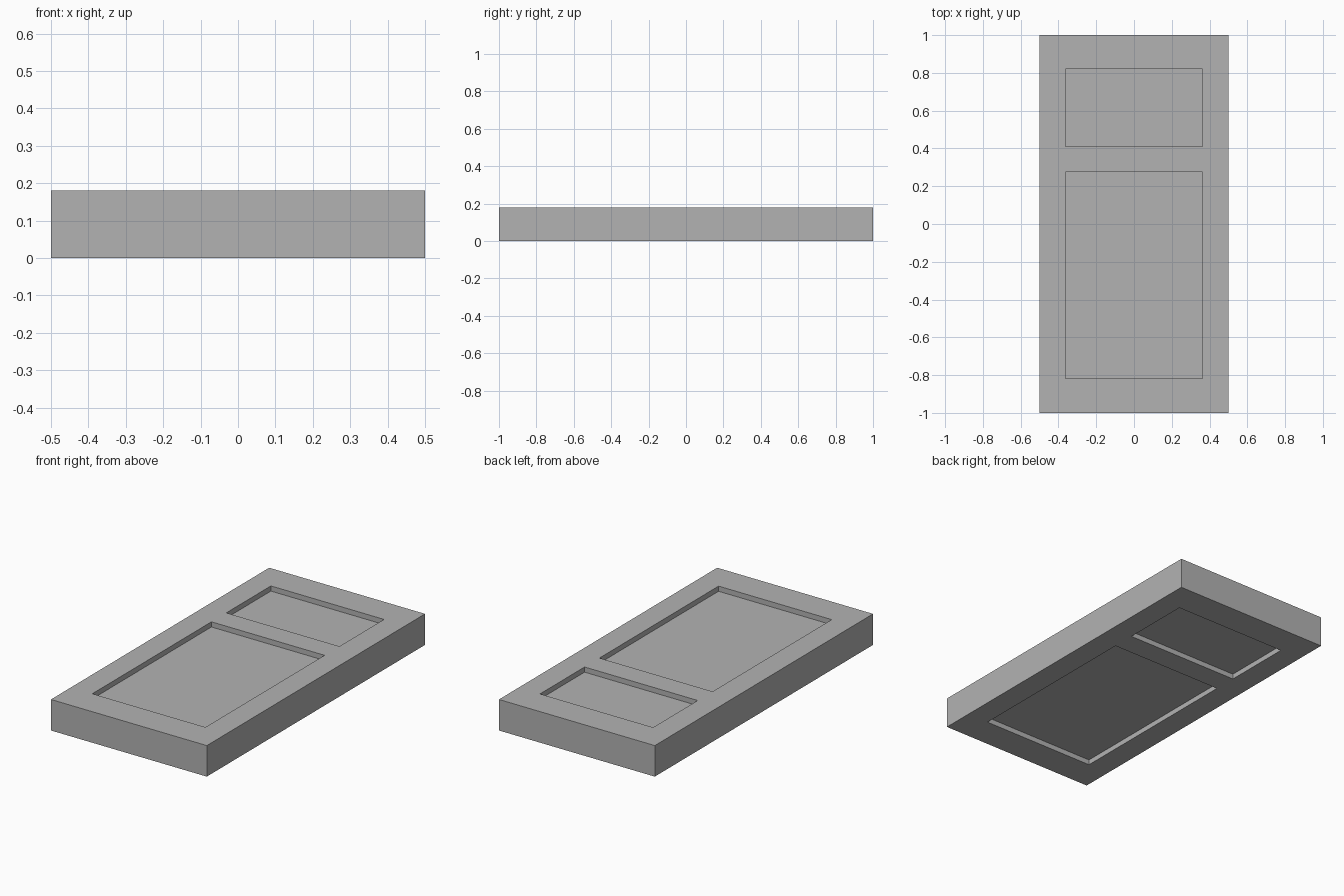
import bpy
import bmesh
from mathutils import Matrix, Vector

cube = bpy.data.objects.get("Cube")
if cube:
    bpy.data.objects.remove(cube, do_unlink=True)

WIDTH, LENGTH, THICK, RECESS = 1.0, 2.0, 0.18, 0.03
PANEL_X = 0.363
PANELS = [(-0.817, 0.275), (0.411, 0.82)]  # lower and upper panel spans along y

grey = bpy.data.materials.new("plain_grey")
grey.use_nodes = True
colour = (0.45, 0.45, 0.45, 1.0)
grey.diffuse_color = colour
grey.node_tree.nodes["Principled BSDF"].inputs["Base Color"].default_value = colour

# Door slab lying flat
bm = bmesh.new()
bmesh.ops.create_cube(bm, size=1, matrix=Matrix.Translation((0, 0, THICK / 2))
                      @ Matrix.Diagonal((WIDTH, LENGTH, THICK, 1)))


def cut(point, normal):
    bmesh.ops.bisect_plane(bm, geom=bm.verts[:] + bm.edges[:] + bm.faces[:],
                           plane_co=point, plane_no=normal)


# Lines between stiles, rails and panels
for x in (-PANEL_X, PANEL_X):
    cut((x, 0, 0), (1, 0, 0))
for y in [y for span in PANELS for y in span]:
    cut((0, y, 0), (0, 1, 0))
bm.normal_update()


def is_panel(face):
    c = face.calc_center_median()
    return (abs(face.normal.z) > 0.9 and abs(c.x) < PANEL_X
            and any(a < c.y < b for a, b in PANELS))


# Sunken panels on both sides
for face in [f for f in bm.faces if is_panel(f)]:
    inward = Vector((0, 0, -RECESS if face.normal.z > 0 else RECESS))
    made = bmesh.ops.extrude_face_region(bm, geom=[face])["geom"]
    bmesh.ops.translate(bm, vec=inward,
                        verts=[v for v in made if isinstance(v, bmesh.types.BMVert)])
    if face.is_valid:
        bmesh.ops.delete(bm, geom=[face], context="FACES_ONLY")
bmesh.ops.recalc_face_normals(bm, faces=bm.faces[:])

mesh = bpy.data.meshes.new("panelled_door")
bm.to_mesh(mesh)
bm.free()
mesh.materials.append(grey)
door = bpy.data.objects.new("panelled_door", mesh)
bpy.context.collection.objects.link(door)
